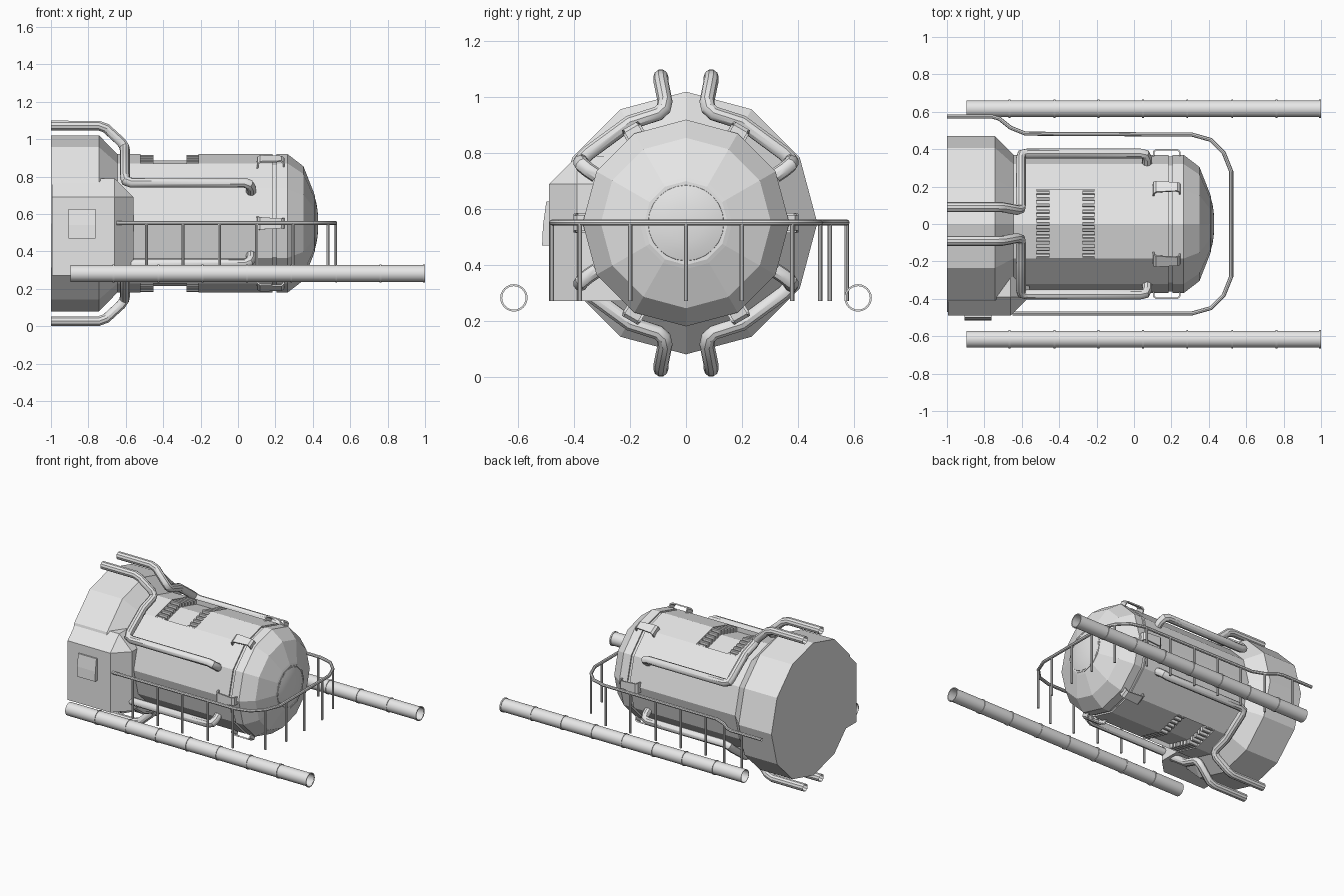
import bpy, bmesh, math
from mathutils import Vector, Matrix

if "Cube" in bpy.data.objects:
    bpy.data.objects.remove(bpy.data.objects["Cube"])

CZ = 0.55  # height of the tank axis
GREY = bpy.data.materials.new("plain grey")
GREY.diffuse_color = (0.8, 0.8, 0.8, 1)
GREY.use_nodes = True
GREY.node_tree.nodes["Principled BSDF"].inputs["Base Color"].default_value = GREY.diffuse_color


def finish(bm, name, smooth=False):
    bmesh.ops.recalc_face_normals(bm, faces=bm.faces)
    me = bpy.data.meshes.new(name)
    bm.to_mesh(me)
    bm.free()
    me.materials.append(GREY)
    ob = bpy.data.objects.new(name, me)
    bpy.context.collection.objects.link(ob)
    if smooth:
        bpy.ops.object.select_all(action='DESELECT')
        ob.select_set(True)
        bpy.context.view_layer.objects.active = ob
        bpy.ops.object.shade_smooth_by_angle(angle=math.radians(35))
    return ob


def lathe(name, profile, n=12, y=0, z=CZ, caps=True, loop=False, smooth=False):
    """Turn an (x, radius) profile around an axis parallel to x."""
    bm = bmesh.new()
    rings = [[bm.verts.new((x, y + r * math.cos(2 * math.pi * i / n),
                            z + r * math.sin(2 * math.pi * i / n))) for i in range(n)]
             for x, r in profile]
    pairs = list(zip(rings, rings[1:]))
    if loop:
        pairs.append((rings[-1], rings[0]))
    for a, b in pairs:
        for i in range(n):
            j = (i + 1) % n
            bm.faces.new((a[i], a[j], b[j], b[i]))
    if caps and not loop:
        bm.faces.new(rings[0])
        bm.faces.new(rings[-1])
    return finish(bm, name, smooth)


def pipe(name, pts, r, res=3):
    """Sweep a round section along points."""
    cu = bpy.data.curves.new(name, 'CURVE')
    cu.dimensions = '3D'
    cu.bevel_depth = r
    cu.bevel_resolution = res
    sp = cu.splines.new('POLY')
    sp.points.add(len(pts) - 1)
    for p, co in zip(sp.points, pts):
        p.co = (*co, 1)
    tmp = bpy.data.objects.new(name + "_path", cu)
    bpy.context.collection.objects.link(tmp)
    dg = bpy.context.evaluated_depsgraph_get()
    me = bpy.data.meshes.new_from_object(tmp.evaluated_get(dg))
    bm = bmesh.new()
    bm.from_mesh(me)
    bpy.data.objects.remove(tmp)
    bpy.data.meshes.remove(me)
    return finish(bm, name, True)


def prism(bm, outline, x0, x1):
    """Extrude a (y, z) outline along x."""
    a = [bm.verts.new((x0, y, z)) for y, z in outline]
    b = [bm.verts.new((x1, y, z)) for y, z in outline]
    bm.faces.new(a)
    bm.faces.new(b)
    for i in range(len(a)):
        j = (i + 1) % len(a)
        bm.faces.new((a[i], a[j], b[j], b[i]))


# Tank body with a groove and faceted nose
body = lathe("tank_body", [(-0.70, .37), (.185, .37), (.185, .36), (.205, .36), (.205, .37),
                           (.265, .37), (.35, .305), (.405, .165), (.41, .15)])

# Recesses in the top and bottom of the tank
bm = bmesh.new()
for s in (1, -1):
    prism(bm, [(y, CZ + s * h) for y, h in
               ((-.185, .286), (0, .335), (.185, .286), (.185, .5), (-.185, .5))], -.52, -.21)
cutter = finish(bm, "recess_cutter")
cutter.hide_render = True
mod = body.modifiers.new("recess", 'BOOLEAN')
mod.object = cutter
mod.operation = 'DIFFERENCE'
mod.solver = 'EXACT'
bpy.context.view_layer.objects.active = body
bpy.ops.object.modifier_apply(modifier=mod.name)
bpy.data.objects.remove(cutter)

# Ribs along both sides of each recess
bm = bmesh.new()
for s in (1, -1):
    for x0, x1 in ((-.52, -.452), (-.275, -.21)):
        for i in range(11):
            y = -.168 + i * .0336
            top = .366 - abs(y) * .268
            prism(bm, [(y - .010, CZ + s * (top - .045)), (y + .010, CZ + s * (top - .045)),
                       (y + .010, CZ + s * (top - .004)), (y + .005, CZ + s * top),
                       (y - .005, CZ + s * top), (y - .010, CZ + s * (top - .004))], x0, x1)
finish(bm, "recess_ribs")

# Rear collar and nose cap
lathe("rear_collar", [(-1, .47), (-.743, .47), (-.645, .37)])
lathe("nose_ring", [(.395, .15), (.413, .15), (.413, .14), (.395, .14)], loop=True)
lathe("nose_cap", [(.40, .14), (.412, .135), (.420, .105), (.426, .065), (.429, .02)],
      n=24, smooth=True)

# Control housing with chamfered corners
bm = bmesh.new()
plan = [(-.995, -.49), (-.66, -.49), (-.56, -.39), (-.56, -.2), (-.995, -.2)]
pts = [(x, y, z) for z in (.27, .69) for x, y in plan]
pts += [(x, y, .79) for x in (-.995, -.66) for y in (-.39, -.2)]
bmesh.ops.convex_hull(bm, input=[bm.verts.new(p) for p in pts])
bmesh.ops.dissolve_limit(bm, angle_limit=.01, verts=bm.verts, edges=bm.edges)
finish(bm, "control_housing")

# Control panel, tilted screen on the housing
bm = bmesh.new()
prism(bm, [(-.48, .47), (-.515, .47), (-.512, .54), (-.50, .627), (-.48, .627)], -.905, -.762)
finish(bm, "control_panel")

# Four mirrored service pipes
path = [(-1, .09, .523), (-.745, .09, .523), (-.705, .09, .508), (-.625, .075, .435),
        (-.608, .08, .41), (-.605, .10, .392), (-.605, .20, .36), (-.605, .35, .25),
        (-.60, .372, .227), (-.57, .377, .217), (.035, .377, .217), (.06, .372, .208),
        (.07, .35, .19), (.07, .32, .17)]
for sy, side in ((1, "back"), (-1, "front")):
    for sz, level in ((1, "upper"), (-1, "lower")):
        pipe(f"{level}_{side}_pipe", [(x, sy * y, CZ + sz * h) for x, y, h in path], .027)

# Six strap clamps around the nose joint
strap = [(.10, .36, .036), (.103, .39, .036), (.118, .402, .033), (.232, .402, .026),
         (.247, .39, .028), (.25, .36, .028)]
inner = [(.108, .36), (.111, .387), (.121, .393), (.229, .393), (.239, .387), (.242, .36)]
bm = bmesh.new()
for k in range(6):
    rot = Matrix.Translation((0, 0, CZ)) @ Matrix.Rotation(k * math.pi / 3, 4, 'X')
    rows = []
    for (x, r, w), (xi, ri) in zip(strap, inner):
        rows.append([bm.verts.new(rot @ Vector(p)) for p in
                     ((x, r, -w), (x, r, w), (xi, ri, w), (xi, ri, -w))])
    for a, b in zip(rows, rows[1:]):
        for i in range(4):
            j = (i + 1) % 4
            bm.faces.new((a[i], a[j], b[j], b[i]))
    bm.faces.new(rows[0])
    bm.faces.new(rows[-1])
finish(bm, "strap_clamps")

# Hand rail around the tank
half = [(.31, .478), (.41, .45), (.48, .38), (.52, .28)]
rail = [(-1, .575), (-.76, .575), (-.72, .563), (-.66, .515), (-.58, .483)] + half
rail += [(x, -y) for x, y in reversed(half)] + [(-.65, -.478)]
pipe("hand_rail", [(x, y, .552) for x, y in rail], .011, 2)

# Rail posts
posts = [(-.84, .575), (-.66, .515), (.52, 0)]
for s in (1, -1):
    posts += [(x, s * .48) for x in (-.49, -.295, -.10, .10, .295)]
    posts += [(.48, s * .38), (.52, s * .2)]
bm = bmesh.new()
for x, y in posts:
    bmesh.ops.create_cone(bm, cap_ends=True, segments=8, radius1=.008, radius2=.008, depth=.282,
                          matrix=Matrix.Translation((x, y, .411)))
finish(bm, "rail_posts", True)

# Long hollow side tubes with joint rings
for s, side in ((1, "back"), (-1, "front")):
    y, z = s * .616, .282
    lathe(f"{side}_tube", [(-.895, .045), (.998, .045), (.998, .042), (-.895, .042)],
          n=24, y=y, z=z, loop=True, smooth=True)
    for i, x in enumerate((-.665, -.425, -.19, .048, .285, .525, .762, .995)):
        lathe(f"{side}_tube_ring_{i + 1}", [(x - .005, .049), (x + .005, .049),
                                            (x + .005, .043), (x - .005, .043)],
              n=24, y=y, z=z, loop=True, smooth=True)
